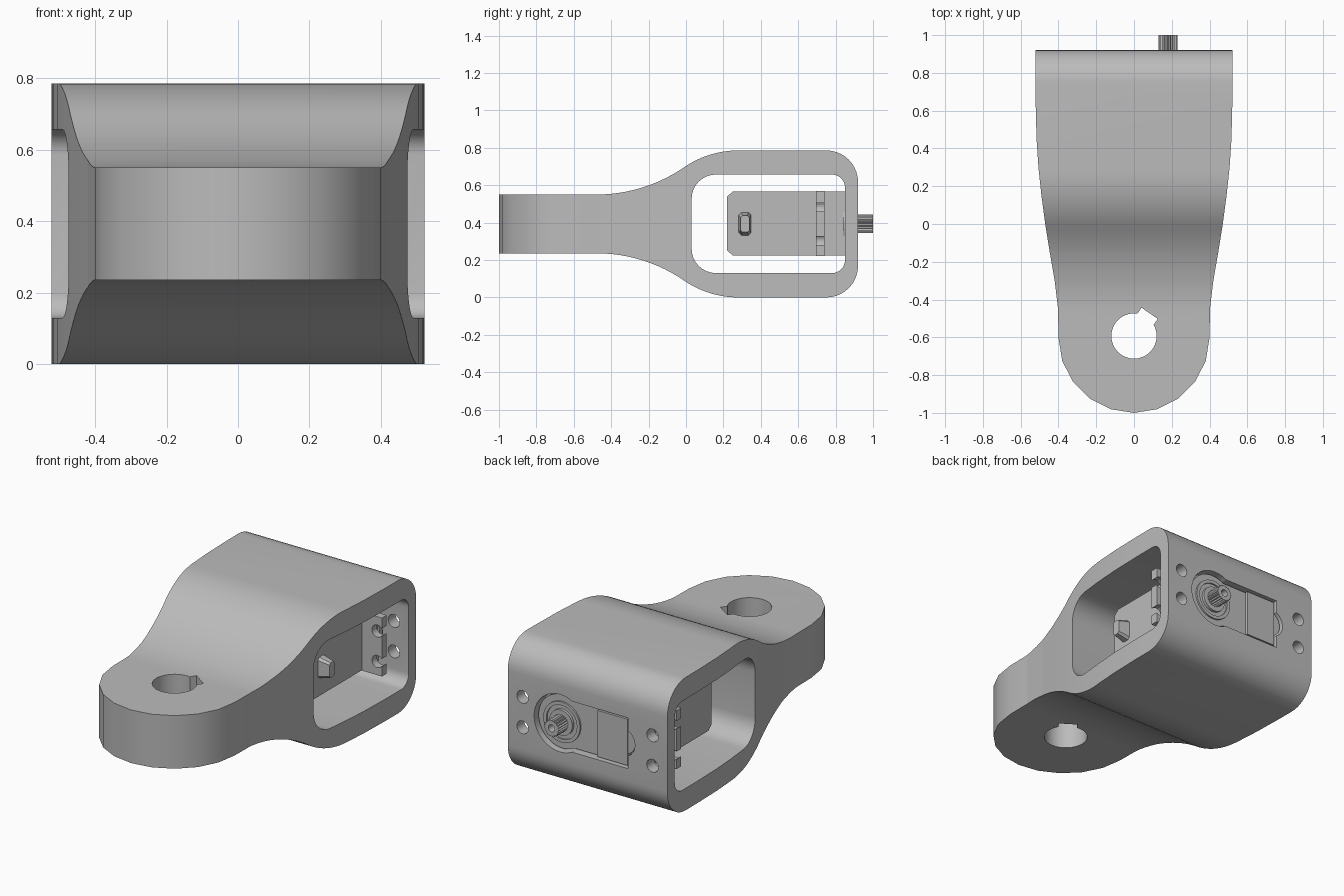
import bpy
import bmesh
from math import sin, cos, pi, radians, asin
from mathutils import Vector

if "Cube" in bpy.data.objects:
    bpy.data.objects.remove(bpy.data.objects["Cube"], do_unlink=True)

grey = bpy.data.materials.new("plain grey")
grey.use_nodes = True
grey.diffuse_color = (0.5, 0.5, 0.5, 1)
grey.node_tree.nodes["Principled BSDF"].inputs["Base Color"].default_value = (0.5, 0.5, 0.5, 1)

MID = 0.393          # height of the symmetry plane
SHAFT_X = 0.18       # output shaft position


def place(axis, u, v, w):
    return {"X": (w, u, v), "Y": (u, w, v), "Z": (u, v, w)}[axis]


def prism(name, axis, pts, lo, hi, taper=1.0):
    """Extrude a 2D outline along an axis, optionally tapering the far end."""
    bm = bmesh.new()
    cu = sum(p[0] for p in pts) / len(pts)
    cv = sum(p[1] for p in pts) / len(pts)
    near = [bm.verts.new(place(axis, u, v, lo)) for u, v in pts]
    far = [bm.verts.new(place(axis, cu + (u - cu) * taper, cv + (v - cv) * taper, hi))
           for u, v in pts]
    bm.faces.new(near)
    bm.faces.new(far)
    n = len(pts)
    for i in range(n):
        j = (i + 1) % n
        bm.faces.new((near[i], near[j], far[j], far[i]))
    bmesh.ops.recalc_face_normals(bm, faces=bm.faces)
    mesh = bpy.data.meshes.new(name)
    bm.to_mesh(mesh)
    bm.free()
    mesh.materials.append(grey)
    ob = bpy.data.objects.new(name, mesh)
    bpy.context.collection.objects.link(ob)
    return ob


def arc(cu, cv, r, a0, a1, n):
    steps = [radians(a0 + (a1 - a0) * i / n) for i in range(n + 1)]
    return [(cu + r * cos(a), cv + r * sin(a)) for a in steps]


def circle(cu, cv, r, n=32):
    return arc(cu, cv, r, 0, 360, n)[:-1]


def rect(u0, u1, v0, v1):
    return [(u0, v0), (u1, v0), (u1, v1), (u0, v1)]


def combine(target, tool, operation="DIFFERENCE"):
    """Apply a boolean and discard the tool object."""
    tool.hide_render = True
    mod = target.modifiers.new("combine", "BOOLEAN")
    mod.operation = operation
    mod.solver = "EXACT"
    mod.object = tool
    bpy.context.view_layer.objects.active = target
    bpy.ops.object.modifier_apply(modifier=mod.name)
    bpy.data.objects.remove(tool, do_unlink=True)


# Bracket side profile: thin lug, S-curve shoulder, rounded rear
upper = [(-1.1, 0.157)]
R1, R2 = 0.83, 0.514
sweep1, sweep2 = asin(0.48 / R1), asin(0.28 / R2)
for i in range(13):
    a = sweep1 * i / 12
    upper.append((-0.48 + R1 * sin(a), 0.157 + R1 * (1 - cos(a))))
for i in range(1, 11):
    a = sweep2 * (1 - i / 10)
    upper.append((0.28 - R2 * sin(a), 0.393 - R2 * (1 - cos(a))))
upper += arc(0.75, 0.223, 0.17, 90, 0, 10)
side = [(y, MID + h) for y, h in upper] + [(y, MID - h) for y, h in reversed(upper)]
bracket = prism("bracket", "X", side, -0.7, 0.7)

# Plan outline: round front, gently flared sides
flare = [(0.402, -0.45), (0.42, -0.3), (0.446, -0.15), (0.47, 0), (0.49, 0.15),
         (0.506, 0.3), (0.516, 0.45), (0.521, 0.65), (0.522, 1.0)]
plan = arc(0, -0.6, 0.4, -180, 0, 10) + flare + [(-x, y) for x, y in reversed(flare)]
combine(bracket, prism("plan_tool", "Z", plan, -0.3, 1.2), "INTERSECT")

# Side window right through the bracket
window = (arc(0.16, 0.26, 0.13, 180, 270, 8) + arc(0.78, 0.2, 0.07, 270, 360, 8)
          + arc(0.78, 0.587, 0.07, 0, 90, 8) + arc(0.16, 0.527, 0.13, 90, 180, 8))
combine(bracket, prism("window_tool", "X", window, -0.9, 0.9))

# Keyed pivot hole in the lug
combine(bracket, prism("hole_tool", "Z", circle(0, -0.593, 0.12), -0.2, 1))
turn = radians(55.5)
d, s = Vector((cos(turn), sin(turn))), Vector((-sin(turn), cos(turn)))
key = [tuple(Vector((0, -0.593)) + d * a + s * b)
       for a, b in ((0.05, -0.052), (0.146, -0.052), (0.146, 0.052), (0.05, 0.052))]
combine(bracket, prism("key_tool", "Z", key, -0.21, 1.01))

# Motor opening and four screw holes in the rear wall
combine(bracket, prism("round_tool", "Y", circle(SHAFT_X, MID, 0.17, 40), 0.8, 1))
combine(bracket, prism("slot_tool", "Y", rect(-0.265, SHAFT_X, MID - 0.15, MID + 0.15), 0.79, 1.01))
combine(bracket, prism("bump_tool", "Y", circle(-0.225, MID, 0.085), 0.78, 1.02))
for x in (-0.425, 0.425):
    for z in (MID - 0.09, MID + 0.09):
        combine(bracket, prism("screw_tool", "Y", circle(x, z, 0.038, 20), 0.77, 1.03))

# Motor case with chamfered front end
case = [(0.22, 0.25), (0.25, 0.225), (0.85, 0.225), (0.85, 0.565), (0.25, 0.565), (0.22, 0.54)]
motor = prism("motor_case", "X", case, -0.32, 0.325)

# Mounting flange with open screw slots
flange = prism("mounting_flange", "Y", rect(-0.455, 0.455, 0.222, 0.568), 0.695, 0.74)
for x in (-0.425, 0.425):
    for z in (MID - 0.09, MID + 0.09):
        combine(flange, prism("slot_hole_tool", "Y", circle(x, z, 0.036, 20), 0.6, 0.8))
        ends = sorted((x, x * 1.2))
        combine(flange, prism("slot_gap_tool", "Y", rect(*ends, z - 0.023, z + 0.023), 0.59, 0.81))

# Motor top that fills the rear opening
neck = prism("motor_top", "Y", circle(SHAFT_X, MID, 0.158, 40), 0.84, 0.895)
combine(neck, prism("top_block", "Y", rect(-0.255, SHAFT_X, MID - 0.137, MID + 0.137), 0.83, 0.895), "UNION")
cap = prism("gear_bump", "Y", circle(-0.225, MID, 0.077), 0.84, 0.905)
panel = prism("top_panel", "Y", rect(-0.255, -0.06, MID - 0.137, MID + 0.137), 0.84, 0.912)

# Stepped collar and splined output shaft
collar = prism("shaft_collar", "Y", circle(SHAFT_X, MID, 0.12), 0.85, 0.905)
combine(collar, prism("collar_tool", "Y", circle(SHAFT_X, MID, 0.1), 0.896, 1))
boss = prism("shaft_boss", "Y", circle(SHAFT_X, MID, 0.075), 0.85, 0.912)
teeth = []
for i in range(42):
    a = 2 * pi * i / 42
    r = 0.05 if i % 2 else 0.043
    teeth.append((SHAFT_X + r * cos(a), MID + r * sin(a)))
shaft = prism("output_shaft", "Y", teeth, 0.85, 1.0)
combine(shaft, prism("bore_tool", "Y", circle(SHAFT_X, MID, 0.021, 16), 0.93, 1.1))

# Cable outlet on the shaft end of the case
plug_outline = [(0.295, 0.328), (0.335, 0.328), (0.35, 0.343), (0.35, 0.443),
                (0.335, 0.458), (0.295, 0.458), (0.28, 0.443), (0.28, 0.343)]
plug = prism("cable_outlet", "X", plug_outline, 0.31, 0.395, 0.68)

# Smooth shading with crisp edges
bpy.ops.object.select_all(action="DESELECT")
for ob in (bracket, neck, cap, collar, boss):
    ob.select_set(True)
bpy.context.view_layer.objects.active = bracket
bpy.ops.object.shade_smooth_by_angle(angle=radians(30))
